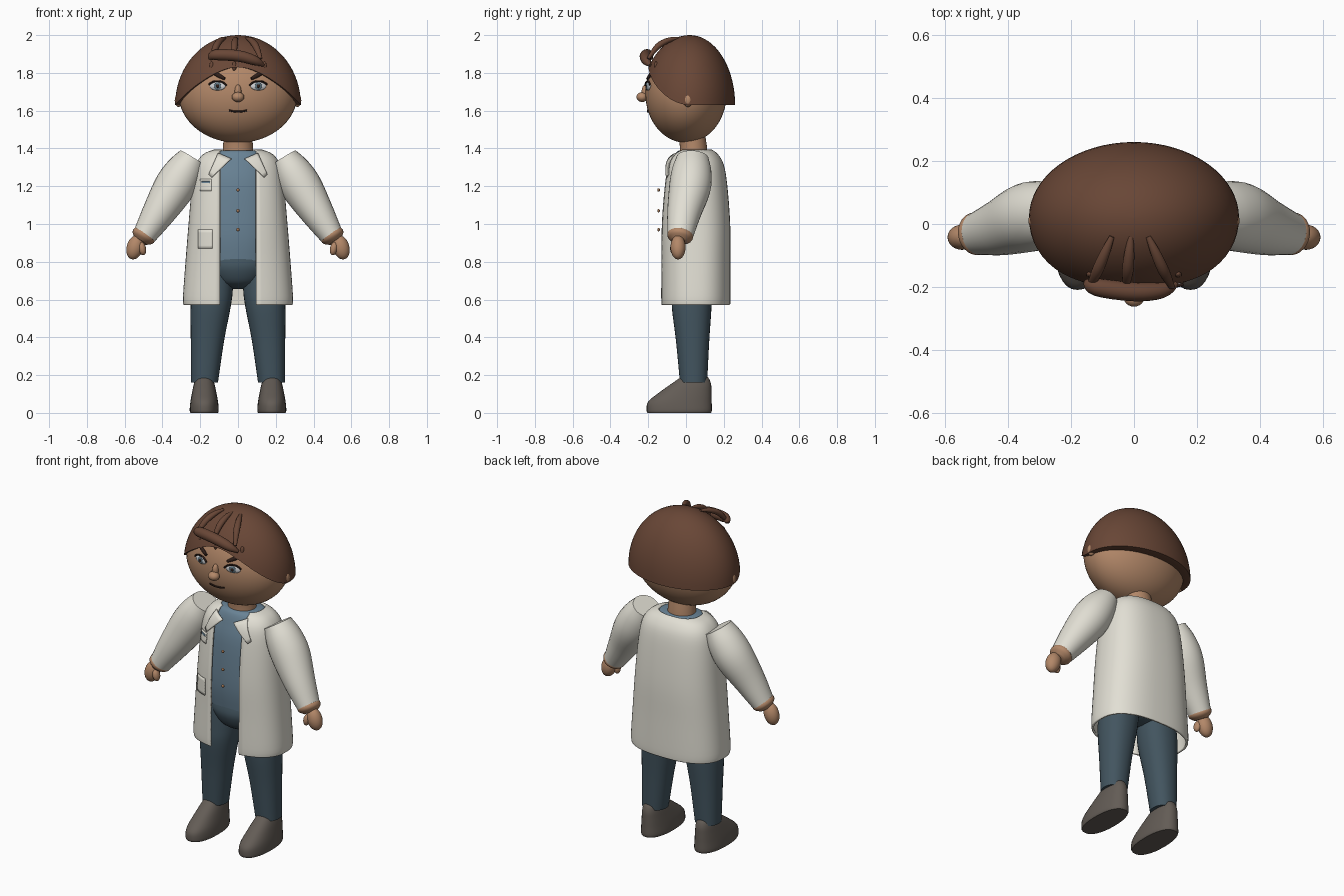
import bpy, bmesh, math
from mathutils import Vector, Matrix

if "Cube" in bpy.data.objects:
    bpy.data.objects.remove(bpy.data.objects["Cube"])


def material(name, rgb):
    m = bpy.data.materials.new(name)
    m.diffuse_color = (*rgb, 1)
    m.use_nodes = True
    m.node_tree.nodes["Principled BSDF"].inputs["Base Color"].default_value = m.diffuse_color
    return m


SKIN = material("skin", (0.45, 0.245, 0.14))
HAIR = material("hair brown", (0.14, 0.062, 0.037))
COAT = material("coat white", (0.76, 0.74, 0.66))
SHIRT = material("shirt blue", (0.14, 0.225, 0.30))
PANTS = material("trouser navy", (0.055, 0.09, 0.115))
SHOE = material("shoe grey", (0.125, 0.107, 0.092))
DARK = material("dark brown", (0.03, 0.014, 0.01))
WHITE = material("eye white", (0.65, 0.66, 0.68))
IRIS = material("iris grey blue", (0.12, 0.18, 0.22))
BUTTON = material("button tan", (0.35, 0.17, 0.08))


def finish(name, bm, mat, angle=45):
    bmesh.ops.recalc_face_normals(bm, faces=bm.faces)
    me = bpy.data.meshes.new(name)
    bm.to_mesh(me)
    bm.free()
    me.materials.append(mat)
    for p in me.polygons:
        p.use_smooth = True
    me.set_sharp_from_angle(angle=math.radians(angle))
    ob = bpy.data.objects.new(name, me)
    bpy.context.collection.objects.link(ob)
    return ob


def spline(keys, sub=4):
    """Catmull-Rom resampling of tuples of any length."""
    out = []
    for i in range(len(keys) - 1):
        a, b, c, d = (keys[max(0, min(len(keys) - 1, i + k))] for k in (-1, 0, 1, 2))
        for s in range(sub):
            t = s / sub
            out.append(tuple(0.5 * (2 * q + (r - p) * t + (2 * p - 5 * q + 4 * r - w) * t * t
                                    + (3 * q - p - 3 * r + w) * t ** 3)
                             for p, q, r, w in zip(a, b, c, d)))
    return out + [keys[-1]]


def skin_rings(name, rings, mat, closed=True, caps=True, angle=45):
    bm = bmesh.new()
    vs = [[bm.verts.new(p) for p in ring] for ring in rings]
    n = len(vs[0])
    for a, b in zip(vs, vs[1:]):
        for i in range(n if closed else n - 1):
            j = (i + 1) % n
            bm.faces.new((a[i], a[j], b[j], b[i]))
    if caps and closed:
        bm.faces.new(vs[0])
        bm.faces.new(vs[-1])
    return finish(name, bm, mat, angle)


def power(v, e):
    return math.copysign(abs(v) ** e, v)


def loft(name, keys, mat, p=2.0, n=32):
    """Stack of rounded horizontal rings: (cx, cy, z, rx, ry)."""
    rings = [[(cx + rx * power(math.sin(2 * math.pi * i / n), 2 / p),
               cy - ry * power(math.cos(2 * math.pi * i / n), 2 / p), z) for i in range(n)]
             for cx, cy, z, rx, ry in spline(keys)]
    return skin_rings(name, rings, mat)


def tube(name, keys, mat, ref=(0, 1, 0), n=16):
    """Tube along a path: (x, y, z, radius across, radius along ref)."""
    pts = spline(keys)
    rings = []
    for i, k in enumerate(pts):
        t = (Vector(pts[min(i + 1, len(pts) - 1)][:3]) - Vector(pts[max(i - 1, 0)][:3])).normalized()
        u = Vector(ref)
        u = (u - t * u.dot(t)).normalized()
        w = t.cross(u)
        rings.append([Vector(k[:3]) + w * k[3] * math.cos(2 * math.pi * j / n)
                      + u * k[4] * math.sin(2 * math.pi * j / n) for j in range(n)])
    return skin_rings(name, rings, mat)


def ball(name, c, r, mat, turn_y=0, turn_z=0, seg=24):
    bm = bmesh.new()
    m = (Matrix.Translation(c) @ Matrix.Rotation(turn_z, 4, 'Z') @ Matrix.Rotation(turn_y, 4, 'Y')
         @ Matrix.Diagonal((*r, 1)))
    bmesh.ops.create_uvsphere(bm, u_segments=seg, v_segments=seg * 2 // 3, radius=1, matrix=m)
    return finish(name, bm, mat)


# Head and neck
HC, HR = (0, 0.0, 1.69), (0.315, 0.215, 0.26)
ball("head", HC, HR, SKIN, seg=48)
loft("neck", [(0, .04, 1.33, .085, .075), (0, .04, 1.4, .08, .072), (0, .03, 1.48, .075, .07)], SKIN)


def face_y(x, z):
    return -HR[1] * math.sqrt(max(0, 1 - (x / HR[0]) ** 2 - ((z - HC[2]) / HR[2]) ** 2))


# Hair cap with a hairline that lifts above the face
def hair_ring(t, inset=1.0, n=64):
    ring = []
    for i in range(n):
        a = 2 * math.pi * i / n
        s, c = math.sin(a), math.cos(a)
        lift = 0.2 * s * s if s < 0 else 0
        th = t * math.acos(lift / 0.37)
        r = math.sin(th) * inset
        ring.append((0.333 * r * c, 0.02 + (0.26 if s < 0 else 0.24) * r * s, 1.63 + 0.37 * math.cos(th)))
    return ring


skin_rings("hair_cap", [hair_ring(max(i, 0.05) / 18) for i in range(19)] + [hair_ring(1, 0.88)], HAIR)

# Fringe roll and swept strands
tube("fringe", [(-.15, -.185, 1.875, .012, .012), (-.12, -.2, 1.895, .028, .028),
                (0, -.215, 1.89, .03, .03), (.09, -.21, 1.865, .025, .025),
                (.135, -.19, 1.84, .008, .008)], HAIR)
for i, (x0, x1) in enumerate([(-.07, -.14), (-.01, -.025), (.045, .12)]):
    tube(f"strand_{i}", [(x0, -.04, 1.985, .006, .008), ((x0 * 2 + x1) / 3, -.095, 1.972, .014, .016),
                         ((x0 + x1 * 2) / 3, -.15, 1.94, .016, .018), (x1, -.2, 1.875, .008, .01)],
         HAIR, ref=(1, 0, 0))
for i, x in enumerate((-.14, -.02, .14)):
    ball(f"hair_tip_{i}", (x, face_y(x, 1.83) - .004, 1.835), (.012, .012, .025), HAIR, seg=12)

# Nose and mouth
ball("nose", (0, -.232, 1.672), (.033, .03, .026), SKIN)
ball("nose_bridge", (0, -.215, 1.7), (.018, .02, .038), SKIN)
tube("mouth", [(x, face_y(x, z) - .002, z, .005, .005)
               for x, z in ((-.048, 1.602), (-.02, 1.596), (.02, 1.596), (.048, 1.602))], DARK, n=8)

# Eyes, brows and ears
for s, side in ((1, "left"), (-1, "right")):
    def eye_part(part, r, dy, mat):
        ball(f"{side}_{part}", (s * .108, face_y(.108, 1.73) - dy, 1.73), r, mat, turn_z=s * .25)
    eye_part("eye", (.043, .01, .023), 0, WHITE)
    eye_part("iris", (.02, .005, .02), .008, IRIS)
    eye_part("pupil", (.009, .004, .009), .012, DARK)
    tube(f"{side}_eyelid", [(s * x, face_y(x, z) - .009, z, .005, .005)
                            for x, z in ((.06, 1.733), (.085, 1.752), (.125, 1.755), (.155, 1.738))], DARK, n=8)
    tube(f"{side}_brow", [(s * x, face_y(x, z) - .004, z, r, .008)
                          for x, z, r in ((.07, 1.768, .007), (.1, 1.785, .011), (.13, 1.797, .009),
                                          (.157, 1.78, .004))], DARK, n=8)
    ball(f"{side}_ear", (s * .315, .01, 1.655), (.02, .025, .035), SKIN)

# Shirt and trousers
loft("shirt", [(0, .05, .79, .19, .14), (0, .05, .95, .215, .16), (0, .05, 1.2, .21, .15),
               (0, .05, 1.32, .185, .125), (0, .045, 1.375, .145, .1), (0, .045, 1.39, .115, .08)], SHIRT, 2.2)
loft("trouser_seat", [(0, .045, .83, .19, .135), (0, .045, .77, .19, .147), (0, .045, .7, .14, .12),
                      (0, .045, .67, .085, .08), (0, .045, .655, .03, .03)], PANTS)
for i, z in enumerate((1.18, 1.07, .97)):
    ball(f"button_{i}", (0, -.145, z), (.009, .007, .009), BUTTON, seg=12)

# Open coat shell
P, CY = 2.5, .05
coat_keys = spline([(.573, .283, .178), (.62, .285, .18), (.8, .272, .179), (1.0, .256, .178),
                    (1.2, .238, .163), (1.31, .218, .145), (1.365, .18, .115), (1.388, .125, .085)])


def coat_y(x, z):
    for (z0, a0, b0), (z1, a1, b1) in zip(coat_keys, coat_keys[1:]):
        if z <= z1:
            break
    t = min(1, max(0, (z - z0) / (z1 - z0)))
    rx, ry = a0 + (a1 - a0) * t, b0 + (b1 - b0) * t
    return CY - ry * max(0, 1 - abs(x / rx) ** P) ** (1 / P)


coat_rings = []
for z, rx, ry in coat_keys:
    gap = math.asin((min(.095, .7 * rx) / rx) ** (P / 2))
    angs = [gap + (2 * math.pi - 2 * gap) * i / 56 for i in range(57)]
    coat_rings.append([(rx * power(math.sin(a), 2 / P), CY - ry * power(math.cos(a), 2 / P), z) for a in angs])
coat = skin_rings("coat", coat_rings, COAT, closed=False)
sol = coat.modifiers.new("thickness", 'SOLIDIFY')
sol.thickness, sol.offset = .012, 0


def panel(name, corners, mat, off, n=6):
    """Thin patch that follows the coat front, from four (x, z) corners."""
    a, b, c, d = (Vector(q) for q in corners)
    rows = []
    for i in range(n + 1):
        l, r = a.lerp(d, i / n), b.lerp(c, i / n)
        pts = [l.lerp(r, j / n) for j in range(n + 1)]
        rows.append([(q.x, coat_y(q.x, q.y) - off, q.y) for q in pts])
    ob = skin_rings(name, rows, mat, closed=False)
    m = ob.modifiers.new("thickness", 'SOLIDIFY')
    m.thickness, m.offset = .006, 0


# Pockets and lapels
panel("chest_pocket", [(-.2, 1.175), (-.14, 1.175), (-.14, 1.237), (-.2, 1.237)], COAT, .009)
panel("pocket_trim", [(-.192, 1.216), (-.148, 1.216), (-.148, 1.226), (-.192, 1.226)], SHIRT, .012)
panel("hip_pocket", [(-.21, .87), (-.135, .87), (-.135, .97), (-.21, .97)], COAT, .009)
for s, side in ((1, "left"), (-1, "right")):
    panel(f"{side}_lapel", [(s * .138, 1.247), (s * .155, 1.262), (s * .105, 1.375), (s * .035, 1.345)],
          COAT, .014)

# Arms, hands, legs and shoes
for s, side in ((1, "left"), (-1, "right")):
    tube(f"{side}_sleeve", [(s * .242, .035, 1.35, .075, .085), (s * .285, .03, 1.28, .1, .105),
                            (s * .34, .02, 1.19, .108, .11), (s * .42, -.01, 1.06, .088, .09),
                            (s * .495, -.03, .94, .063, .068)], COAT, n=28)
    tube(f"{side}_cuff", [(s * .487, -.028, .955, .05, .055), (s * .496, -.03, .942, .064, .068),
                          (s * .506, -.033, .925, .06, .064), (s * .516, -.036, .908, .035, .04)], SKIN, n=24)
    ball(f"{side}_hand", (s * .545, -.042, .877), (.044, .04, .066), SKIN, turn_y=-s * .3)
    ball(f"{side}_thumb", (s * .507, -.06, .87), (.02, .024, .036), SKIN, turn_y=s * .2)
    loft(f"{side}_leg", [(s * .115, .035, .8, .09, .1), (s * .135, .032, .66, .108, .105),
                         (s * .145, .03, .56, .106, .105), (s * .162, .035, .38, .088, .088),
                         (s * .177, .04, .16, .071, .072)], PANTS, 2.2)
    loft(f"{side}_shoe", [(s * .179, -.036, 0, .073, .168), (s * .179, -.036, .015, .077, .173),
                          (s * .179, -.032, .06, .073, .168), (s * .179, -.002, .11, .064, .137),
                          (s * .179, .028, .155, .054, .104), (s * .179, .045, .19, .042, .07),
                          (s * .179, .045, .205, .02, .035)], SHOE, 2.3)
